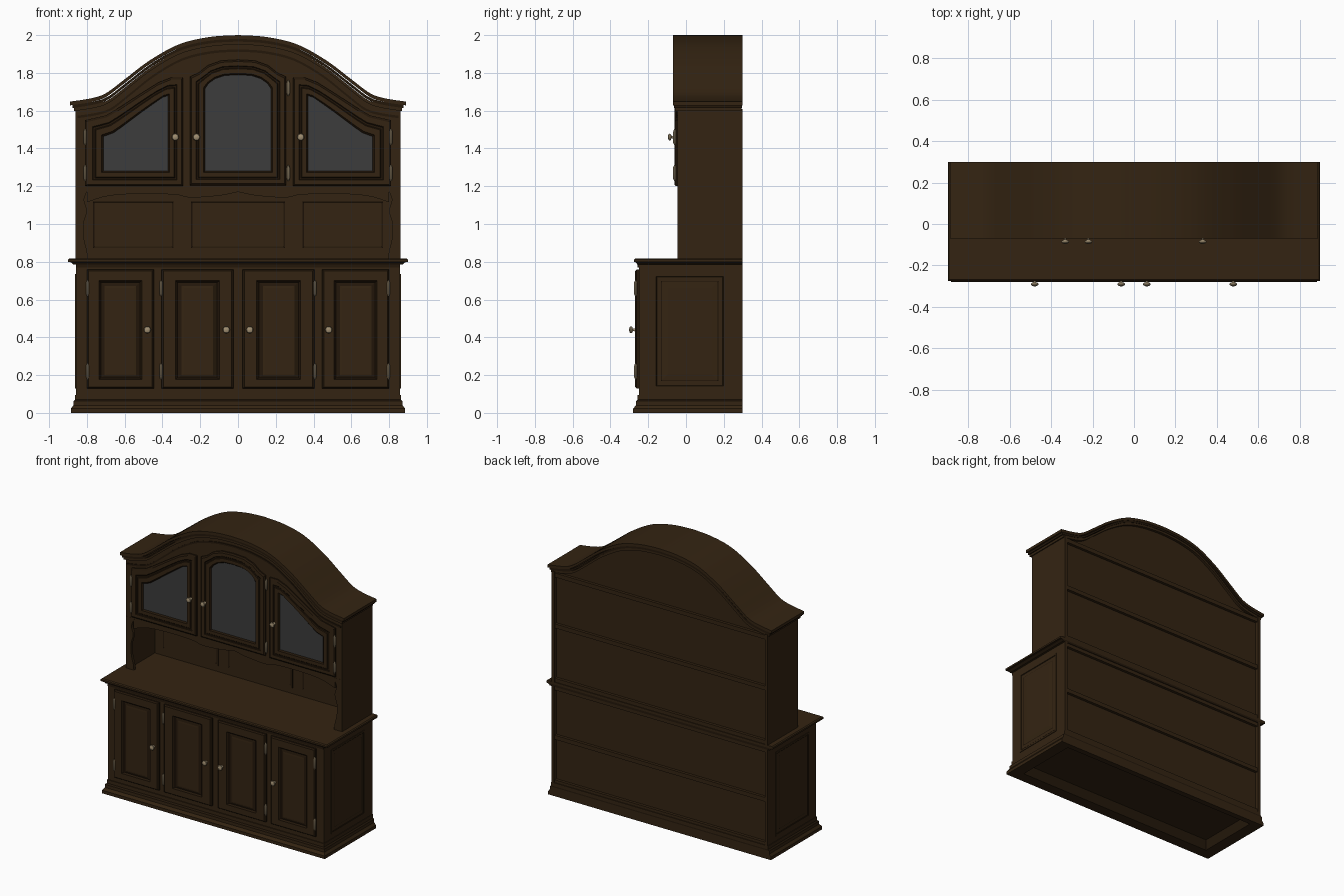
import bpy, bmesh, math

if "Cube" in bpy.data.objects:
    bpy.data.objects.remove(bpy.data.objects["Cube"])


def material(name, rgb):
    m = bpy.data.materials.new(name)
    m.diffuse_color = (*rgb, 1)
    m.use_nodes = True
    m.node_tree.nodes["Principled BSDF"].inputs["Base Color"].default_value = m.diffuse_color
    return m


WOOD = material("walnut wood", (0.034, 0.0175, 0.006))
DARK = material("dark walnut", (0.017, 0.0085, 0.003))
GLASS = material("grey glass", (0.045, 0.045, 0.045))
BRASS = material("aged brass", (0.36, 0.28, 0.17))


def loft(name, rings, mats=(WOOD,), band=None, smooth=False):
    """Bridge equal-length rings of 3D points, cap both ends; band gives a material per step."""
    bm = bmesh.new()
    vs = [[bm.verts.new(p) for p in r] for r in rings]
    n = len(rings[0])
    for k in range(len(vs) - 1):
        for i in range(n):
            j = (i + 1) % n
            f = bm.faces.new((vs[k][i], vs[k][j], vs[k + 1][j], vs[k + 1][i]))
            f.material_index = band[k] if band else 0
    bm.faces.new(vs[0])
    last = bm.faces.new(vs[-1])
    last.material_index = band[-1] if band else 0
    bmesh.ops.recalc_face_normals(bm, faces=bm.faces)
    me = bpy.data.meshes.new(name)
    bm.to_mesh(me)
    bm.free()
    ob = bpy.data.objects.new(name, me)
    bpy.context.collection.objects.link(ob)
    for m in mats:
        me.materials.append(m)
    if smooth:
        bpy.context.view_layer.objects.active = ob
        ob.select_set(True)
        bpy.ops.object.shade_smooth_by_angle(angle=math.radians(30))
        ob.select_set(False)
    return ob


def slab(name, pts, y0, y1, mat=WOOD, smooth=False):
    return loft(name, [[(x, y, z) for x, z in pts] for y in (y0, y1)], (mat,), smooth=smooth)


def rect(x0, x1, z0, z1):
    return [(x0, z0), (x1, z0), (x1, z1), (x0, z1)]


def box(name, x0, x1, y0, y1, z0, z1, mat=WOOD):
    return slab(name, rect(x0, x1, z0, z1), y0, y1, mat)


def lerp(a, b, t):
    return [(p[0] + (q[0] - p[0]) * t, p[1] + (q[1] - p[1]) * t) for p, q in zip(a, b)]


def panel(name, outer, inner, y, steps, mats, band):
    """Moulded panel facing -y; steps are (blend from outer to inner, forward height)."""
    return loft(name, [[(x, y - h, z) for x, z in lerp(outer, inner, t)] for t, h in steps], mats, band)


def spline(pts, sub=6):
    """Catmull-Rom samples through points."""
    p = [pts[0]] + pts + [pts[-1]]
    out = []
    for i in range(1, len(p) - 2):
        for s in range(sub):
            t = s / sub
            out.append(tuple(0.5 * (2 * b + (c - a) * t + (2 * a - 5 * b + 4 * c - d) * t * t
                                    + (3 * b - a - 3 * c + d) * t ** 3)
                             for a, b, c, d in zip(p[i - 1], p[i], p[i + 1], p[i + 2])))
    return out + [pts[-1]]


def mirror(pts):
    return [(-x, z) for x, z in pts]


def knob(x, y, z):
    # turned knob: profile of (radius, distance out from the door)
    prof = [(0.011, 0), (0.007, 0.006), (0.006, 0.014), (0.015, 0.018),
            (0.019, 0.024), (0.016, 0.03), (0.006, 0.034)]
    loft("knob", [[(x + r * math.cos(a), y - d, z + r * math.sin(a))
                   for a in [k * math.tau / 14 for k in range(14)]] for r, d in prof],
         (BRASS,), smooth=True)


def hinge(x, y, z):
    # pin with pointed finials
    prof = [(0.003, -0.042), (0.006, -0.034), (0.008, -0.03), (0.008, 0.03), (0.006, 0.034), (0.003, 0.042)]
    loft("hinge", [[(x + r * math.cos(a), y + r * math.sin(a), z + d)
                    for a in [k * math.tau / 8 for k in range(8)]] for r, d in prof],
         (BRASS,), smooth=True)


def tier(hx, yf, z, yb=0.3):
    return [(-hx, yf, z), (hx, yf, z), (hx, yb, z), (-hx, yb, z)]


# --- lower cabinet ---
loft("plinth", [tier(0.8, -0.2, 0.08, 0.26), tier(0.8, -0.2, 0, 0.26), tier(0.885, -0.28, 0),
                tier(0.885, -0.28, 0.022), tier(0.872, -0.266, 0.04), tier(0.872, -0.266, 0.062),
                tier(0.862, -0.256, 0.07), tier(0.862, -0.256, 0.095)],
     (WOOD, DARK), [1, 0, 0, 0, 0, 1, 0, 0])
box("lower_carcass", -0.842, 0.842, -0.25, 0.275, 0.085, 0.8)
loft("countertop", [tier(0.872, -0.258, 0.785), tier(0.885, -0.265, 0.797), tier(0.9, -0.275, 0.8),
                    tier(0.9, -0.275, 0.812), tier(0.893, -0.268, 0.818)],
     (WOOD, DARK), [1, 1, 0, 0, 0])

for s in (-1, 1):
    box("lower_side", *sorted((0.838 * s, 0.858 * s)), -0.25, 0.3, 0.09, 0.795)
    # raised panel on each end
    rings = []
    for d, h in ((0, 0), (0, 0.004), (0.012, 0.004), (0.016, 0.0008), (0.038, 0.0008), (0.042, 0.003), (0.075, 0.005)):
        rings.append([((0.858 + h) * s, y, z) for y, z in rect(-0.17 + d, 0.21 - d, 0.13 + d, 0.735 - d)])
    loft("side_panel", rings, (WOOD, DARK), [0, 0, 1, 0, 1, 0, 0])
    # lower doors
    for x0, x1, knob_x, hinge_x in ((0.025, 0.405, 0.062, 0.408), (0.445, 0.8, 0.48, 0.797)):
        w = 0.085 if x0 < 0.1 else 0.075
        outer = rect(x0, x1, 0.13, 0.76)
        inner = rect(x0 + w, x1 - w, 0.185, 0.69)
        if s < 0:
            outer, inner = mirror(outer), mirror(inner)
        panel("lower_door", outer, inner, -0.249,
              [(0, 0), (0, 0.012), (0.12, 0.02), (0.86, 0.02), (1, 0.008), (1.25, 0.012), (1.4, 0.013)],
              (WOOD, DARK), [1, 1, 0, 1, 1, 0, 0])
        knob(knob_x * s, -0.267, 0.44)
        for z in (0.66, 0.22):
            hinge(hinge_x * s, -0.267, z)
# bead across the front under the doors' rail
box("front_top_bead", -0.858, 0.858, -0.256, -0.249, 0.77, 0.79, DARK)

# --- crown outline ---
half = [(0.0, 2.0), (0.15, 1.99), (0.31, 1.952), (0.466, 1.867), (0.6, 1.766), (0.7, 1.692), (0.78, 1.665), (0.89, 1.648)]
right = spline(half)
curve = mirror(right)[::-1] + right[1:]


def arch_band(name, scale, d0, d1, y0, y1, mat=WOOD):
    top = [(x * scale, z - d0) for x, z in curve]
    low = [(x * scale, z - d1) for x, z in curve]
    slab(name, top + low[::-1], y0, y1, mat, True)


arch_band("crown_cap", 1.0, 0, 0.02, -0.07, 0.3)
arch_band("crown_cove", 0.985, 0.018, 0.034, -0.064, 0.297, DARK)
arch_band("crown_lower_mould", 0.975, 0.032, 0.05, -0.058, 0.294)
arch_band("frieze_bead", 0.955, 0.075, 0.088, -0.05, -0.04, DARK)

# --- upper cabinet ---
body = [(x * 0.962, z - 0.035) for x, z in curve]
slab("upper_carcass", [(-0.856, 1.19)] + body + [(0.856, 1.19)], -0.045, 0.275, WOOD, True)
box("niche_back", -0.85, 0.85, 0.25, 0.275, 0.815, 1.2)
for s in (-1, 1):
    box("upper_side", *sorted((0.836 * s, 0.859 * s)), -0.044, 0.3, 0.815, 1.61)
    # scalloped post beside the open niche
    post = spline([(0.79, 1.19), (0.815, 1.13), (0.80, 1.07), (0.818, 1.0), (0.815, 0.92), (0.80, 0.86), (0.795, 0.815)], 4)
    post = [(0.858, 0.815), (0.858, 1.19)] + post
    slab("niche_post", post if s > 0 else mirror(post), -0.046, -0.025)

# wavy valance over the niche
wave = spline([(0, 1.17), (0.1, 1.15), (0.25, 1.14), (0.33, 1.155), (0.5, 1.16), (0.68, 1.15), (0.8, 1.115)], 4)
slab("valance", mirror(wave)[::-1] + wave[1:] + [(0.8, 1.2), (-0.8, 1.2)], -0.044, -0.025)

# framed panels on the niche back
for x0, x1 in ((-0.78, -0.33), (-0.26, 0.26), (0.33, 0.78)):
    panel("niche_panel", rect(x0, x1, 0.86, 1.13), rect(x0 + 0.02, x1 - 0.02, 0.88, 1.11), 0.251,
          [(0, 0), (0, 0.008), (0.6, 0.008), (1, 0.003)], (WOOD, DARK), [1, 0, 1, 0])

# glazed doors
glazed = [(0, 0), (0, 0.01), (0.12, 0.018), (0.4, 0.018), (0.45, 0.014), (0.55, 0.014), (0.6, 0.018), (0.9, 0.018), (1, 0.008)]
bands = [1, 1, 0, 1, 1, 1, 0, 1, 2]
outer = [(0.81, 1.2), (0.29, 1.2), (0.29, 1.777), (0.35, 1.777), (0.42, 1.75), (0.5, 1.70),
         (0.64, 1.61), (0.7, 1.575), (0.81, 1.55)]
inner = [(0.713, 1.28), (0.37, 1.28), (0.37, 1.68), (0.40, 1.67), (0.45, 1.635), (0.52, 1.585),
         (0.62, 1.51), (0.66, 1.482), (0.713, 1.463)]
for s in (-1, 1):
    o, i = (outer, inner) if s > 0 else (mirror(outer), mirror(inner))
    panel("corner_glass_door", o, i, -0.044, glazed, (WOOD, DARK, GLASS), bands)
    knob(0.332 * s, -0.062, 1.46)
    for z in (1.46, 1.27):
        hinge(0.81 * s, -0.06, z)
arch_o = [(0.255, 1.205), (0.255, 1.78), (0.21, 1.80), (0.16, 1.84), (0.09, 1.865)]
arch_i = [(0.175, 1.28), (0.175, 1.715), (0.155, 1.745), (0.12, 1.77), (0.07, 1.786)]
panel("centre_glass_door", arch_o + [(0, 1.87)] + mirror(arch_o)[::-1],
      arch_i + [(0, 1.79)] + mirror(arch_i)[::-1], -0.044, glazed, (WOOD, DARK, GLASS), bands)
knob(-0.22, -0.062, 1.46)
for z in (1.72, 1.27):
    hinge(0.266, -0.058, z)

# --- shelf edges showing on the back ---
for z in (0.1, 0.42, 0.775, 0.83, 1.22, 1.585):
    box("back_rail", -0.84, 0.84, 0.27, 0.295, z - 0.015, z + 0.015)
